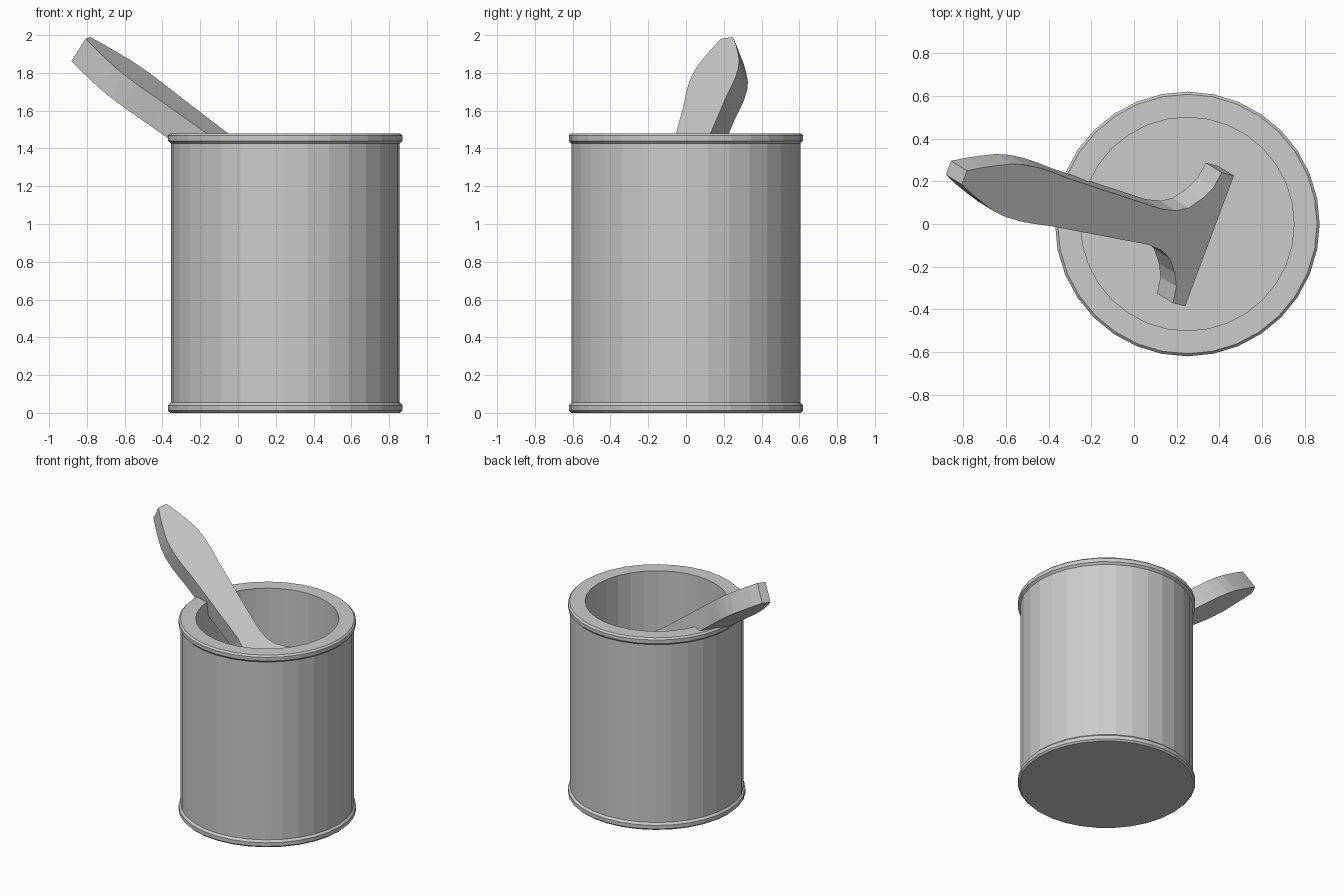
import bpy, bmesh, math
from mathutils import Vector

default = bpy.data.objects.get("Cube")
if default:
    bpy.data.objects.remove(default, do_unlink=True)

grey = bpy.data.materials.new("plain_grey")
grey.use_nodes = True
colour = (0.6, 0.6, 0.6, 1)
grey.diffuse_color = colour
grey.node_tree.nodes["Principled BSDF"].inputs["Base Color"].default_value = colour


def add_object(name, bm):
    bmesh.ops.recalc_face_normals(bm, faces=bm.faces)
    mesh = bpy.data.meshes.new(name)
    bm.to_mesh(mesh)
    bm.free()
    mesh.materials.append(grey)
    obj = bpy.data.objects.new(name, mesh)
    bpy.context.collection.objects.link(obj)
    return obj


def lathe(name, profile, sides, centre):
    """Turn a (radius, height) profile around z and cap both ends."""
    bm = bmesh.new()
    rings = []
    for r, z in profile:
        angles = [math.tau * i / sides for i in range(sides)]
        rings.append([bm.verts.new((centre + r * math.cos(a), r * math.sin(a), z))
                      for a in angles])
    for low, high in zip(rings, rings[1:]):
        for i in range(sides):
            j = (i + 1) % sides
            bm.faces.new((low[i], low[j], high[j], high[i]))
    bm.faces.new(rings[0])
    bm.faces.new(rings[-1])
    return add_object(name, bm)


# Open can with a rolled bead at the top and bottom and a thick wall
height = 1.48
bead = [(0.608, 0), (0.62, 0.012), (0.62, 0.04), (0.605, 0.055)]
outside = bead + [(r, height - z) for r, z in reversed(bead)]
inside = [(0.5, height), (0.5, 0.08)]
lathe("can", outside + inside, 32, 0.25)

# Brush handle: flat slab outline as (distance from tip, half width)
outline = [(0, 0.035), (0.07, 0.065), (0.155, 0.096), (0.23, 0.12), (0.305, 0.132),
           (0.39, 0.135), (0.47, 0.13), (0.57, 0.12), (1.13, 0.09), (1.215, 0.1),
           (1.277, 0.128), (1.335, 0.19), (1.37, 0.25), (1.385, 0.33), (1.457, 0.33)]
thickness = 0.147
tip = Vector((-0.795, 0.217, 1.985))
normal = Vector((0.634, -0.394, 1)).normalized()
along = Vector((1.15, -0.297, 0))
along.z = -(along.x * normal.x + along.y * normal.y) / normal.z
along.normalize()
across = normal.cross(along)

bm = bmesh.new()
points = outline + [(u, -w) for u, w in reversed(outline)]
top = [bm.verts.new(tip + along * u + across * w) for u, w in points]
slab = bm.faces.new(top)
extruded = bmesh.ops.extrude_face_region(bm, geom=[slab], use_keep_orig=True)
moved = [v for v in extruded["geom"] if isinstance(v, bmesh.types.BMVert)]
bmesh.ops.translate(bm, verts=moved, vec=-normal * thickness)
add_object("brush_handle", bm)
